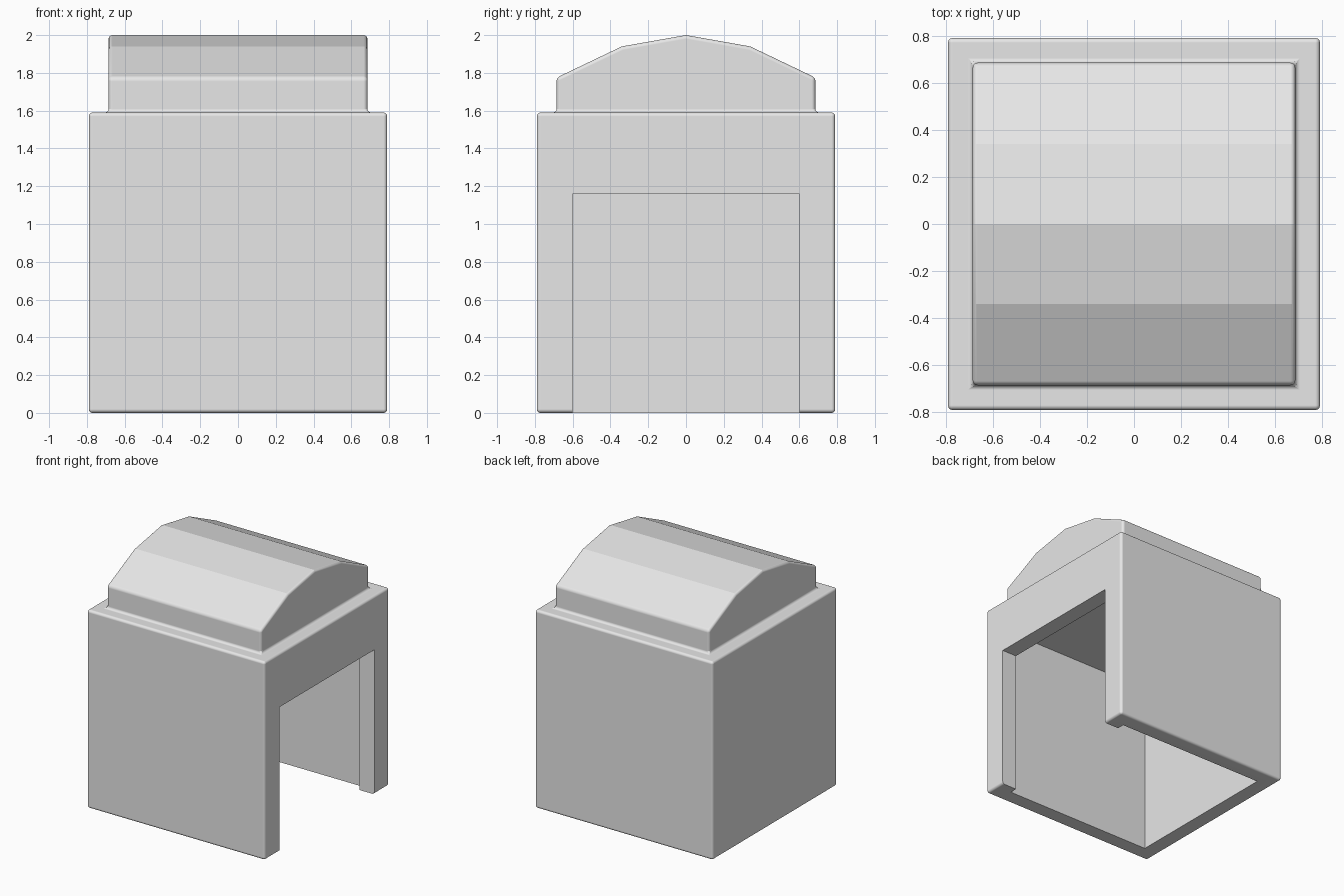
import bpy, bmesh, math

if "Cube" in bpy.data.objects:
    bpy.data.objects.remove(bpy.data.objects["Cube"])

plaster = bpy.data.materials.new("light_grey")
plaster.diffuse_color = (0.8, 0.8, 0.8, 1)
plaster.use_nodes = True
plaster.node_tree.nodes["Principled BSDF"].inputs["Base Color"].default_value = plaster.diffuse_color

HALF, BASE_H = 0.79, 1.59        # body half width and height
ROOF_HALF = 0.685                # half width of the raised roof
ROOF = [(0.685, 1.59), (0.685, 1.775), (0.34, 1.94), (0, 2.0),
        (-0.34, 1.94), (-0.685, 1.775), (-0.685, 1.59)]


def new_object(name, bm):
    mesh = bpy.data.meshes.new(name)
    bm.to_mesh(mesh)
    bm.free()
    mesh.materials.append(plaster)
    obj = bpy.data.objects.new(name, mesh)
    bpy.context.collection.objects.link(obj)
    return obj


def box(name, lo, hi):
    bm = bmesh.new()
    bmesh.ops.create_cube(bm, size=1)
    for v in bm.verts:
        v.co = [l + (c + 0.5) * (h - l) for c, l, h in zip(v.co, lo, hi)]
    return new_object(name, bm)


# Body block, open on top, with a ledge joined to a faceted roof
bm = bmesh.new()
signs = [(-1, -1), (1, -1), (1, 1), (-1, 1)]
bottom, top = ([bm.verts.new((HALF * x, HALF * y, z)) for x, y in signs]
               for z in (0, BASE_H))
left, right = ([bm.verts.new((x, y, z)) for y, z in ROOF]
               for x in (-ROOF_HALF, ROOF_HALF))
inner = [left[-1], right[-1], right[0], left[0]]
bm.faces.new(bottom)
for i in range(4):
    j = (i + 1) % 4
    bm.faces.new((bottom[i], bottom[j], top[j], top[i]))
    bm.faces.new((top[i], top[j], inner[j], inner[i]))
for i in range(len(ROOF) - 1):
    bm.faces.new((left[i], left[i + 1], right[i + 1], right[i]))
bm.faces.new(left)
bm.faces.new(right)
bmesh.ops.recalc_face_normals(bm, faces=bm.faces)

# Round every edge except the shallow roof creases and ledge mitres
edges = [e for e in bm.edges if e.calc_face_angle() > math.radians(30)]
bmesh.ops.bevel(bm, geom=edges, offset=0.02, offset_type='OFFSET',
                segments=8, profile=0.5, affect='EDGES', clamp_overlap=True)
shelter = new_object("domed_shelter", bm)

bpy.context.view_layer.objects.active = shelter
shelter.select_set(True)
bpy.ops.object.shade_smooth_by_angle(angle=math.radians(14))

# Hollow room open at the bottom, and a doorway through the right wall
cutters = [box("room_cutter", (-0.66, -0.66, -0.2), (0.66, 0.66, 1.39)),
           box("doorway_cutter", (0.4, -0.6, -0.3), (1.0, 0.6, 1.16))]
for cutter in cutters:
    mod = shelter.modifiers.new(cutter.name, 'BOOLEAN')
    mod.operation = 'DIFFERENCE'
    mod.solver = 'EXACT'
    mod.object = cutter
    bpy.ops.object.modifier_apply(modifier=mod.name)
    bpy.data.objects.remove(cutter)

# Keep the large faces flat beside the rounded edges
weighted = shelter.modifiers.new("flat_faces", 'WEIGHTED_NORMAL')
weighted.keep_sharp = True
